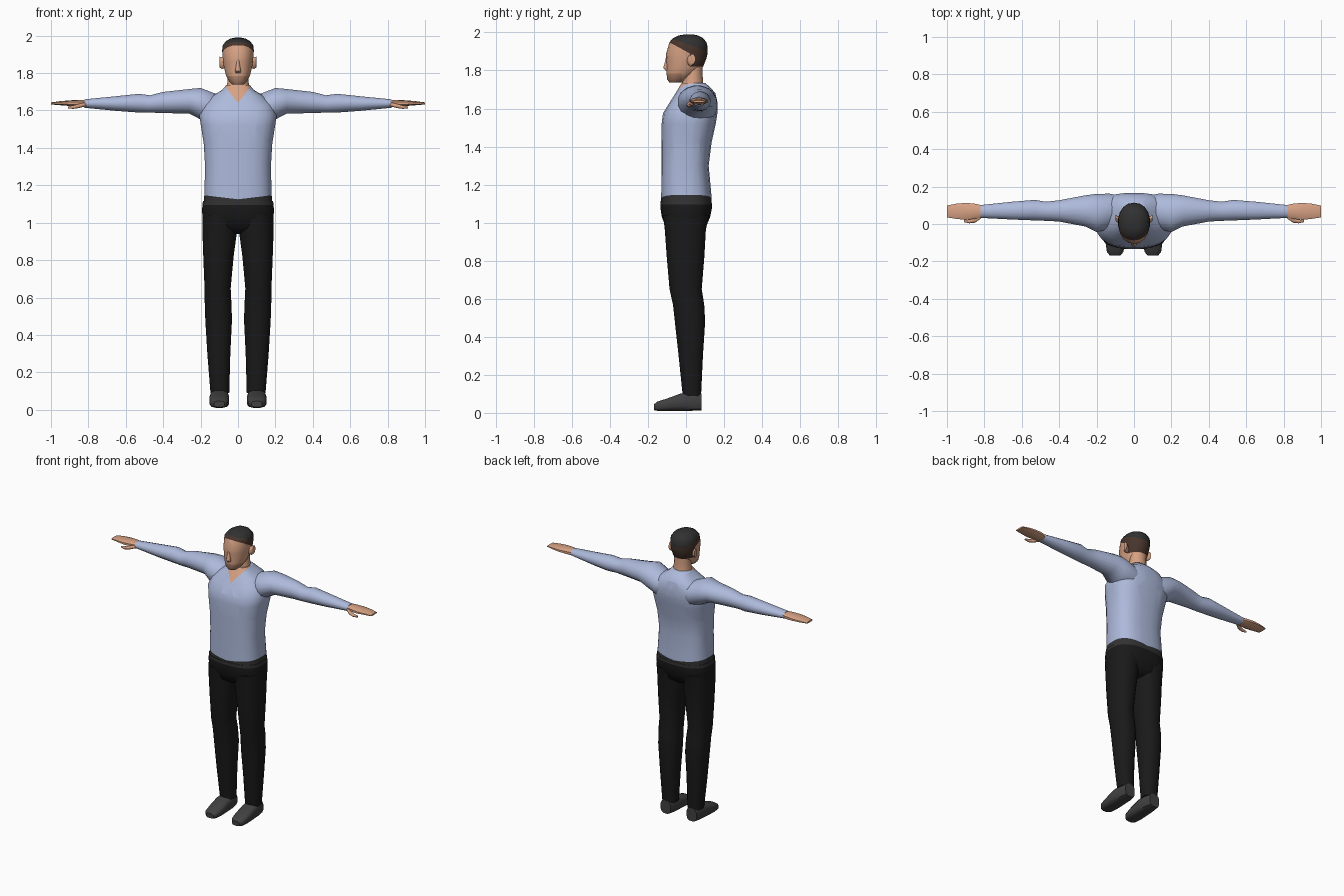
import bpy, bmesh, math
from mathutils import Vector


def material(name, rgb):
    m = bpy.data.materials.new(name)
    m.diffuse_color = (*rgb, 1)
    return m


SHIRT = material("shirt_blue", (0.42, 0.49, 0.71))
SKIN = material("skin", (0.68, 0.36, 0.23))
STUBBLE = material("stubble", (0.46, 0.24, 0.155))
BLACK = material("trouser_black", (0.010, 0.010, 0.010))
BELT = material("belt_grey", (0.032, 0.032, 0.034))
SHOE = material("shoe_grey", (0.052, 0.052, 0.052))
HAIR = material("hair_dark", (0.030, 0.031, 0.030))
SIDES = material("hair_brown", (0.065, 0.036, 0.026))


def loft(name, axis, rings, mats, n=16, power=2.0, cuts=(), rule=None, mirror=False, angle=50):
    """Skin super-ellipse rings (t, a0, a1, b0, b1) along an axis, cut by planes, colour by rule."""
    bm = bmesh.new()
    loops = []
    for t, a0, a1, b0, b1 in rings:
        loop = []
        for i in range(n):
            th = 2 * math.pi * (i + 0.5) / n
            c, s = math.cos(th), math.sin(th)
            a = (a0 + a1) / 2 + (a1 - a0) / 2 * math.copysign(abs(c) ** (2 / power), c)
            b = (b0 + b1) / 2 + (b1 - b0) / 2 * math.copysign(abs(s) ** (2 / power), s)
            loop.append(bm.verts.new({'X': (t, a, b), 'Y': (a, t, b), 'Z': (a, b, t)}[axis]))
        loops.append(loop)
    for lo, hi in zip(loops, loops[1:]):
        for i in range(n):
            j = (i + 1) % n
            bm.faces.new((lo[i], lo[j], hi[j], hi[i]))
    bm.faces.new(loops[0])
    bm.faces.new(loops[-1])
    bmesh.ops.recalc_face_normals(bm, faces=bm.faces)
    for co, no in cuts:
        bmesh.ops.bisect_plane(bm, geom=bm.verts[:] + bm.edges[:] + bm.faces[:],
                               plane_co=co, plane_no=Vector(no).normalized(), dist=1e-5)
    if rule:
        for f in bm.faces:
            f.material_index = rule(f.calc_center_median())
    me = bpy.data.meshes.new(name)
    bm.to_mesh(me)
    bm.free()
    for m in mats:
        me.materials.append(m)
    ob = bpy.data.objects.new(name, me)
    bpy.context.collection.objects.link(ob)
    bpy.ops.object.select_all(action='DESELECT')
    ob.select_set(True)
    bpy.context.view_layer.objects.active = ob
    bpy.ops.object.shade_smooth_by_angle(angle=math.radians(angle))
    if mirror:
        ob.modifiers.new("mirror", 'MIRROR').use_mirror_merge = False
    return ob


def sym(rows):
    """Rows (z, half width, front, back) to full rings."""
    return [(z, -w, w, f, b) for z, w, f, b in rows]


# Shirt torso: skin in the V neck, belt below the slanted hem
def torso_colour(c):
    if c.z > 1.64 + 1.3 * abs(c.x) and c.y < 0.04:
        return 1
    return 2 if c.z < 1.125 + 0.12 * abs(c.x) else 0


loft("shirt_torso", 'Z', sym([
    (1.09, .186, -.131, .134), (1.15, .181, -.131, .134), (1.30, .177, -.130, .120),
    (1.42, .184, -.130, .135), (1.52, .200, -.129, .157), (1.575, .208, -.122, .166),
    (1.63, .190, -.088, .167), (1.68, .135, -.056, .155), (1.71, .085, -.038, .130),
    (1.735, .064, -.022, .100)]),
    [SHIRT, SKIN, BELT], n=24, power=2.7,
    cuts=[((0, 0, 1.64), (-1.3, 0, 1)), ((0, 0, 1.64), (1.3, 0, 1)),
          ((0, 0, 1.125), (-.12, 0, 1)), ((0, 0, 1.125), (.12, 0, 1)), ((0, .04, 0), (0, 1, 0))],
    rule=torso_colour)

# Sleeves
loft("sleeve", 'X', [
    (.06, .02, .150, 1.55, 1.67), (.13, -.03, .164, 1.52, 1.695), (.20, -.045, .163, 1.55, 1.722),
    (.26, -.015, .155, 1.582, 1.716), (.40, .012, .128, 1.585, 1.700), (.47, .016, .120, 1.588, 1.682),
    (.53, .018, .130, 1.588, 1.690), (.65, .023, .120, 1.597, 1.677), (.82, .032, .102, 1.614, 1.660)],
    [SHIRT], mirror=True)

# Hands: flat palm with fingers, and a thumb
loft("hand", 'X', [
    (.80, .036, .098, 1.618, 1.656), (.85, .026, .110, 1.620, 1.657), (.90, .020, .115, 1.624, 1.654),
    (.95, .026, .110, 1.628, 1.650), (1.0, .034, .100, 1.632, 1.643)],
    [SKIN], n=10, power=2.6, mirror=True)
loft("thumb", 'X', [
    (.81, .035, .060, 1.622, 1.645), (.85, .006, .035, 1.612, 1.636),
    (.88, .003, .024, 1.608, 1.628), (.91, .010, .022, 1.610, 1.622)],
    [SKIN], n=8, mirror=True)

# Trousers: pelvis and legs
loft("trouser_hips", 'Z', sym([
    (.94, .100, -.060, .060), (.97, .178, -.105, .102), (1.03, .192, -.128, .128),
    (1.075, .193, -.135, .137), (1.115, .189, -.134, .136)]),
    [BLACK, BELT], n=24, power=2.6, cuts=[((0, 0, 1.095), (0, 0, 1))],
    rule=lambda c: 1 if c.z > 1.095 else 0)
loft("trouser_leg", 'Z', [
    (.09, .046, .148, -.018, .080), (.30, .040, .165, -.040, .090), (.48, .031, .176, -.060, .102),
    (.57, .034, .179, -.070, .097), (.65, .038, .180, -.088, .084), (.82, .022, .187, -.103, .098),
    (.96, .003, .192, -.113, .106), (1.04, .003, .190, -.122, .122)],
    [BLACK], n=16, power=2.3, mirror=True)

# Shoes
loft("shoe", 'Y', [
    (-.168, .072, .130, .014, .046), (-.150, .056, .146, .010, .060), (-.10, .047, .153, .010, .076),
    (-.03, .048, .152, .010, .102), (.03, .050, .148, .010, .110), (.082, .062, .138, .012, .104)],
    [SHOE], n=12, power=3.2, mirror=True, angle=40)

# Neck
loft("neck", 'Z', sym([
    (1.66, .072, -.040, .105), (1.73, .060, -.022, .092), (1.78, .056, -.012, .088),
    (1.84, .056, -.005, .088)]), [SKIN], n=16)

# Head: hairline, crown and stubble split by planes
hairline = Vector((0, .06, .11))
crown = Vector((0, .10, .30))


def head_colour(c):
    above = (c - Vector((0, -.09, 1.950))).dot(hairline) > 0
    if above or (c.y > .02 and c.z > 1.82):
        return 2 if (c - Vector((0, -.07, 1.965))).dot(crown) > 0 else 1
    return 3 if c.z < 1.785 and c.y < -.02 else 0


loft("head", 'Z', sym([
    (1.738, .030, -.088, -.020), (1.755, .048, -.100, .010), (1.785, .064, -.102, .055),
    (1.82, .074, -.103, .090), (1.86, .081, -.104, .106), (1.885, .083, -.106, .113),
    (1.92, .086, -.095, .114), (1.948, .083, -.088, .108), (1.97, .066, -.068, .090),
    (1.984, .042, -.038, .064), (1.989, .018, -.008, .038)]),
    [SKIN, SIDES, HAIR, STUBBLE], n=18, power=2.15,
    cuts=[((0, -.09, 1.950), hairline), ((0, -.07, 1.965), crown), ((0, .02, 0), (0, 1, 0)),
          ((0, 0, 1.82), (0, 0, 1)), ((0, -.02, 0), (0, 1, 0))],
    rule=head_colour, angle=35)

# Nose and ears
loft("nose", 'Z', sym([
    (1.80, .013, -.108, -.09), (1.812, .017, -.121, -.09), (1.84, .011, -.113, -.09),
    (1.87, .007, -.106, -.09)]), [SKIN], n=8)
loft("ear", 'X', [
    (.070, .005, .035, 1.825, 1.875), (.088, .006, .044, 1.822, 1.885),
    (.099, .018, .050, 1.832, 1.888)], [SKIN], n=10, mirror=True)
